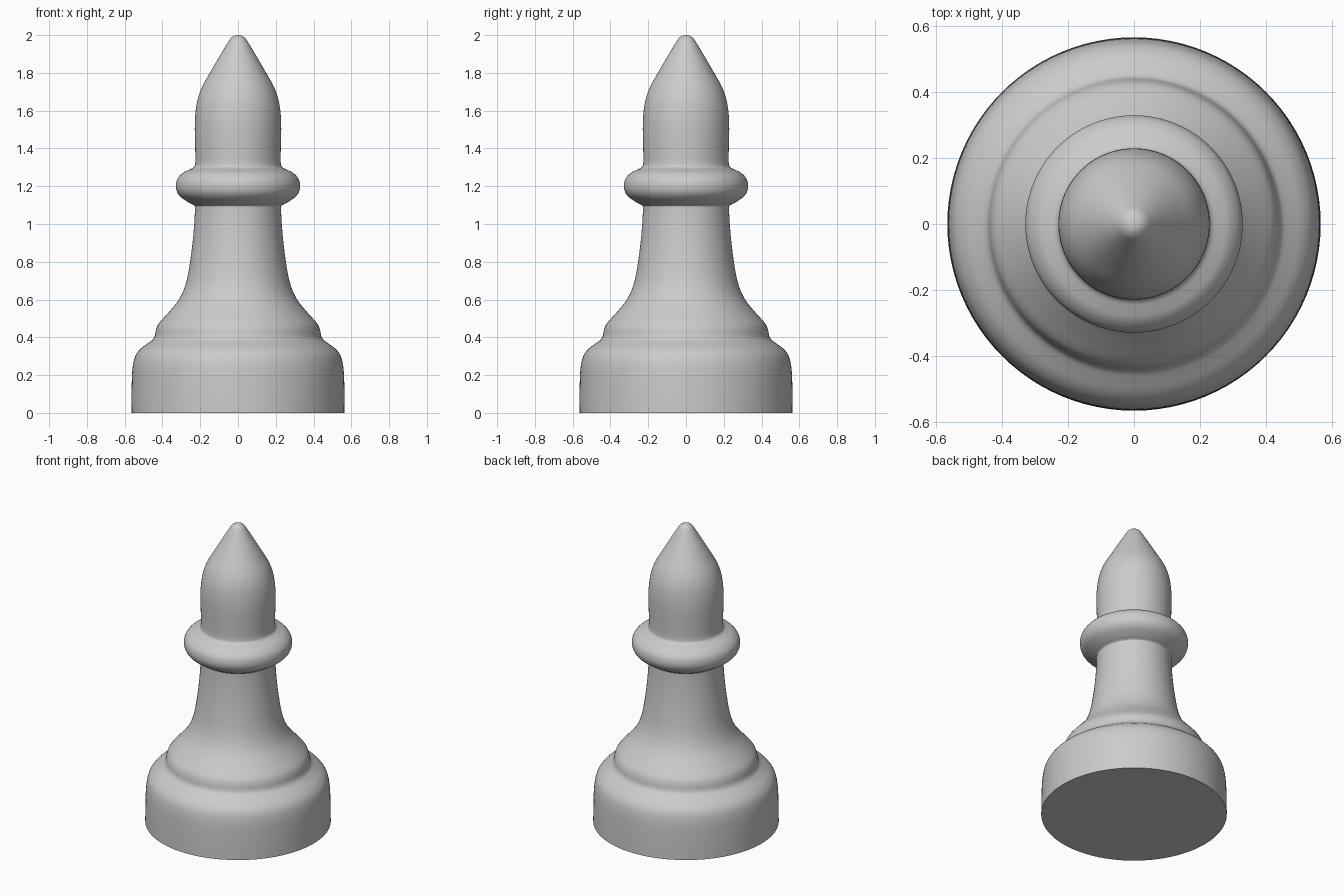
import bpy, bmesh
from math import pi
from mathutils import Vector

if "Cube" in bpy.data.objects:
    bpy.data.objects.remove(bpy.data.objects["Cube"])


def smooth_path(points, steps=4):
    """Catmull-Rom curve through (radius, height) points."""
    p = [Vector(q) for q in points]
    p = [2 * p[0] - p[1]] + p + [2 * p[-1] - p[-2]]
    out = []
    for a, b, c, d in zip(p, p[1:], p[2:], p[3:]):
        for i in range(steps):
            t = i / steps
            out.append(0.5 * (2 * b + (c - a) * t + (2 * a - 5 * b + 4 * c - d) * t**2
                              + (3 * b - a - 3 * c + d) * t**3))
    return out + [p[-2]]


def lathe(name, path, segments=96):
    """Spin a profile around z into a closed solid."""
    bm = bmesh.new()
    verts = [bm.verts.new((max(q.x, 0), 0, q.y)) for q in path]
    edges = [bm.edges.new(e) for e in zip(verts, verts[1:])]
    bmesh.ops.spin(bm, geom=verts + edges, axis=(0, 0, 1), cent=(0, 0, 0),
                   angle=2 * pi, steps=segments)
    bmesh.ops.remove_doubles(bm, verts=bm.verts, dist=1e-4)
    bmesh.ops.recalc_face_normals(bm, faces=bm.faces)
    mesh = bpy.data.meshes.new(name)
    bm.to_mesh(mesh)
    bm.free()
    obj = bpy.data.objects.new(name, mesh)
    bpy.context.collection.objects.link(obj)
    bpy.ops.object.select_all(action='DESELECT')
    obj.select_set(True)
    bpy.context.view_layer.objects.active = obj
    bpy.ops.object.shade_smooth_by_angle(angle=0.9)
    return obj


# Base drum, shoulder, step and flared stem
base_stem = [(.565, 0), (.564, .1), (.561, .2), (.555, .26), (.542, .305),
             (.515, .34), (.475, .37), (.45, .39), (.44, .41), (.434, .44),
             (.418, .475), (.365, .535), (.31, .605), (.272, .7), (.248, .84),
             (.234, .97), (.228, 1.08)]
# Rounded collar ring
collar = [(.232, 1.098), (.255, 1.11), (.3, 1.14), (.323, 1.17), (.329, 1.205),
          (.32, 1.24), (.293, 1.27), (.26, 1.287), (.235, 1.3)]
# Pointed head with a small round tip
head = [(.227, 1.32), (.226, 1.37), (.229, 1.5), (.226, 1.58), (.215, 1.655),
        (.191, 1.725), (.148, 1.802), (.095, 1.893), (.055, 1.96), (.04, 1.982),
        (.021, 1.996), (0, 2.0)]

lathe("turned_piece", [Vector((0, 0))] + smooth_path(base_stem + collar + head))
